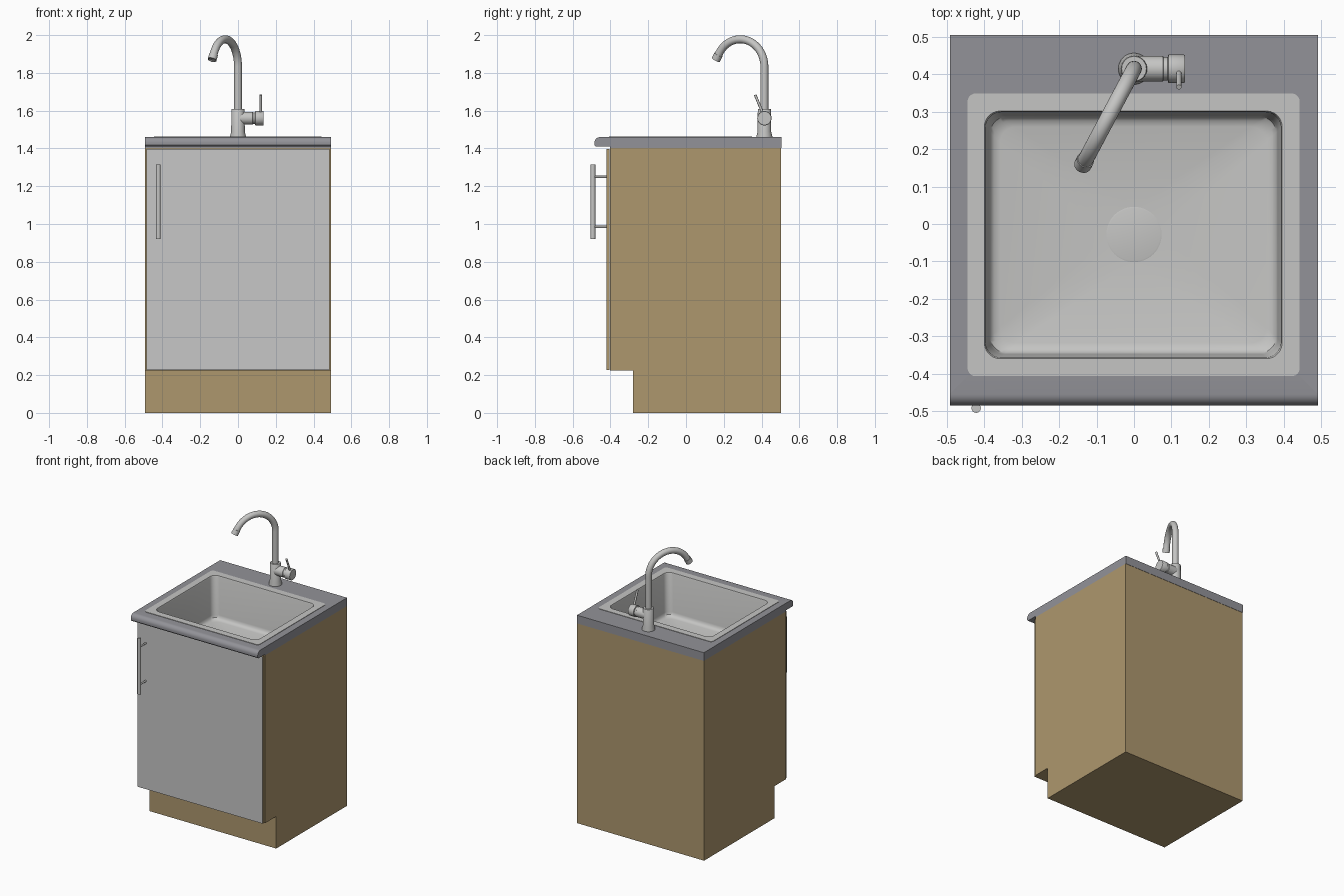
import bpy, bmesh, math
from mathutils import Vector, Matrix

if "Cube" in bpy.data.objects:
    bpy.data.objects.remove(bpy.data.objects["Cube"])


def material(name, r, g, b):
    m = bpy.data.materials.new(name)
    m.diffuse_color = (r, g, b, 1)
    m.use_nodes = True
    m.node_tree.nodes["Principled BSDF"].inputs["Base Color"].default_value = m.diffuse_color
    return m


WOOD = material("tan_wood", 0.42, 0.31, 0.155)
DOOR = material("door_grey", 0.57, 0.57, 0.57)
STONE = material("counter_grey", 0.29, 0.29, 0.315)
STEEL = material("steel", 0.56, 0.56, 0.55)


def activate(ob):
    bpy.ops.object.select_all(action='DESELECT')
    ob.select_set(True)
    bpy.context.view_layer.objects.active = ob


def finish(name, bm, mats, smooth=True, recalc=True):
    if recalc:
        bmesh.ops.recalc_face_normals(bm, faces=bm.faces[:])
    me = bpy.data.meshes.new(name)
    bm.to_mesh(me)
    bm.free()
    ob = bpy.data.objects.new(name, me)
    bpy.context.collection.objects.link(ob)
    for m in mats:
        me.materials.append(m)
    if smooth:
        activate(ob)
        bpy.ops.object.shade_smooth_by_angle(angle=math.radians(35))
    return ob


def extrude_x(name, profile, half, mat):
    """Extrude a (y, z) profile across x."""
    bm = bmesh.new()
    a, b = ([bm.verts.new((x, y, z)) for y, z in profile] for x in (-half, half))
    n = len(profile)
    bm.faces.new(a)
    bm.faces.new(b[::-1])
    for i in range(n):
        j = (i + 1) % n
        bm.faces.new((a[i], a[j], b[j], b[i]))
    return finish(name, bm, [mat])


def loft(bm, loops):
    """Skin a series of closed loops and return the vertex rings."""
    rings = [[bm.verts.new(p) for p in lp] for lp in loops]
    for a, b in zip(rings, rings[1:]):
        for i in range(len(a)):
            j = (i + 1) % len(a)
            bm.faces.new((a[i], a[j], b[j], b[i]))
    return rings


def lathe(name, profile, start, direction, mat, n=32):
    """Turn a (radius, distance) profile about an axis, with capped ends."""
    rot = Vector(direction).to_track_quat('Z', 'Y').to_matrix().to_4x4()
    tm = Matrix.Translation(start) @ rot
    loops = [[tm @ Vector((r * math.cos(2 * math.pi * i / n), r * math.sin(2 * math.pi * i / n), d))
              for i in range(n)] for r, d in profile]
    bm = bmesh.new()
    rings = loft(bm, loops)
    bm.faces.new(rings[0])
    bm.faces.new(rings[-1])
    return finish(name, bm, [mat])


def rod(name, a, b, r, mat, n=20):
    d = Vector(b) - Vector(a)
    return lathe(name, [(r, 0), (r, d.length)], a, d, mat, n)


K = 8  # points per rounded corner


def round_rect(x0, x1, y0, y1, r, z):
    pts = []
    centres = ((x1 - r, y1 - r), (x0 + r, y1 - r), (x0 + r, y0 + r), (x1 - r, y0 + r))
    for q, (cx, cy) in enumerate(centres):
        for k in range(K):
            t = (q + k / (K - 1)) * math.pi / 2
            pts.append(Vector((cx + r * math.cos(t), cy + r * math.sin(t), z)))
    return pts


def circle(cx, cy, r, z):
    n = 4 * K
    return [Vector((cx + r * math.cos(2 * math.pi * (i + .5) / n),
                    cy + r * math.sin(2 * math.pi * (i + .5) / n), z)) for i in range(n)]


# Cabinet carcass with recessed toe kick (open on top, under the counter)
cab = extrude_x("cabinet", [(-0.28, 0), (0.503, 0), (0.503, 1.402), (-0.403, 1.402),
                            (-0.403, 0.225), (-0.28, 0.225)], 0.4925, WOOD)
bm = bmesh.new()
bm.from_mesh(cab.data)
bmesh.ops.delete(bm, geom=[f for f in bm.faces if f.normal.z > 0.9], context='FACES_ONLY')
bm.to_mesh(cab.data)
bm.free()

# Door: wooden edges, grey front face
bm = bmesh.new()
bmesh.ops.create_cube(bm, size=1, matrix=Matrix.Translation((0, -0.412, 0.811))
                      @ Matrix.Diagonal((0.97, 0.016, 1.17, 1)))
bm.normal_update()
for f in bm.faces:
    f.material_index = 1 if f.normal.y < -0.9 else 0
finish("door", bm, [WOOD, DOOR], smooth=False)

# Door handle
rod("handle_bar", (-0.422, -0.4925, 0.92), (-0.422, -0.4925, 1.315), 0.0125, STEEL)
for i, z in enumerate((0.985, 1.25)):
    rod(f"handle_post_{i + 1}", (-0.422, -0.418, z), (-0.422, -0.49, z), 0.006, STEEL, 12)

# Countertop with rounded front edge and sink cutout
edge = [(-0.455 - 0.03 * math.sin(t * math.pi / 16), 1.43 + 0.03 * math.cos(t * math.pi / 16))
        for t in range(9)]
counter = extrude_x("countertop", [(0.505, 1.402), (0.505, 1.46)] + edge +
                    [(-0.485, 1.418), (-0.477, 1.41), (-0.403, 1.41), (-0.403, 1.402)], 0.4925, STONE)
bm = bmesh.new()
rings = loft(bm, [round_rect(-0.42, 0.42, -0.38, 0.325, 0.04, z) for z in (1.3, 1.6)])
for r in rings:
    bm.faces.new(r)
cutter = finish("sink_cutter", bm, [STONE], smooth=False)
cutter.hide_render = True
mod = counter.modifiers.new("cutout", 'BOOLEAN')
mod.operation, mod.solver, mod.object = 'DIFFERENCE', 'EXACT', cutter
activate(counter)
bpy.ops.object.modifier_move_to_index(modifier=mod.name, index=0)
bpy.ops.object.modifier_apply(modifier=mod.name)
bpy.data.objects.remove(cutter)

# Sink: flat rim, steep walls, floor falling to the drain
def bowl(inset, z):
    return round_rect(-0.40 + inset, 0.396 - inset, -0.36 + inset, 0.302 - inset, 0.042, z)


bm = bmesh.new()
rings = loft(bm, [round_rect(-0.445, 0.443, -0.407, 0.349, 0.022, 1.459),
                  round_rect(-0.445, 0.443, -0.407, 0.349, 0.022, 1.463),
                  bowl(0, 1.463), bowl(0.003, 1.455), bowl(0.012, 1.195), bowl(0.016, 1.178),
                  bowl(0.026, 1.168), bowl(0.042, 1.164), circle(0, -0.028, 0.075, 1.15)])
bm.faces.new(rings[-1])
finish("sink", bm, [STEEL], recalc=False)
lathe("drain", [(0.074, 0), (0.074, 0.004), (0.07, 0.005)], (0, -0.028, 1.148), (0, 0, 1), STEEL)

# Tap body and side mixer
FY = 0.415
lathe("tap_body", [(0.042, 0), (0.042, 0.006), (0.036, 0.03), (0.035, 0.148), (0.033, 0.151)],
      (0, FY, 1.459), (0, 0, 1), STEEL)
lathe("tap_mixer", [(0.034, 0), (0.034, 0.077), (0.031, 0.079), (0.031, 0.09), (0.038, 0.092),
                    (0.038, 0.133), (0.036, 0.136)], (0, FY, 1.56), (1, 0, 0), STEEL)
rod("tap_lever", (0.12, 0.405, 1.59), (0.12, 0.366, 1.684), 0.007, STEEL, 12)

# Swan-neck spout: straight stem, 150 degree arc, short straight end
R, ZC = 0.145, 1.833
D = Vector((-0.47, -0.883, 0)).normalized()
SIDE = D.cross(Vector((0, 0, 1)))
BASE = Vector((0, FY, 0))
path = [(0, 1.6, 0)]
for i in range(25):
    a = math.radians(150) * i / 24
    path.append((R - R * math.cos(a), ZC + R * math.sin(a), a))
s, z, a = path[-1]
path.append((s + 0.01 * math.sin(a), z + 0.01 * math.cos(a), a))
loops = []
for s, z, a in path:
    c = BASE + D * s + Vector((0, 0, z))
    out = D * -math.cos(a) + Vector((0, 0, math.sin(a)))
    loops.append([c + 0.021 * (out * math.cos(t * math.pi / 12) + SIDE * math.sin(t * math.pi / 12))
                  for t in range(24)])
bm = bmesh.new()
rings = loft(bm, loops)
bm.faces.new(rings[0])
bm.faces.new(rings[-1])
finish("spout", bm, [STEEL])
tangent = D * math.sin(a) + Vector((0, 0, math.cos(a)))
lathe("spout_nozzle", [(0.0235, 0), (0.0235, 0.032), (0.017, 0.032), (0.017, 0.026)],
      c, tangent, STEEL, 24)
